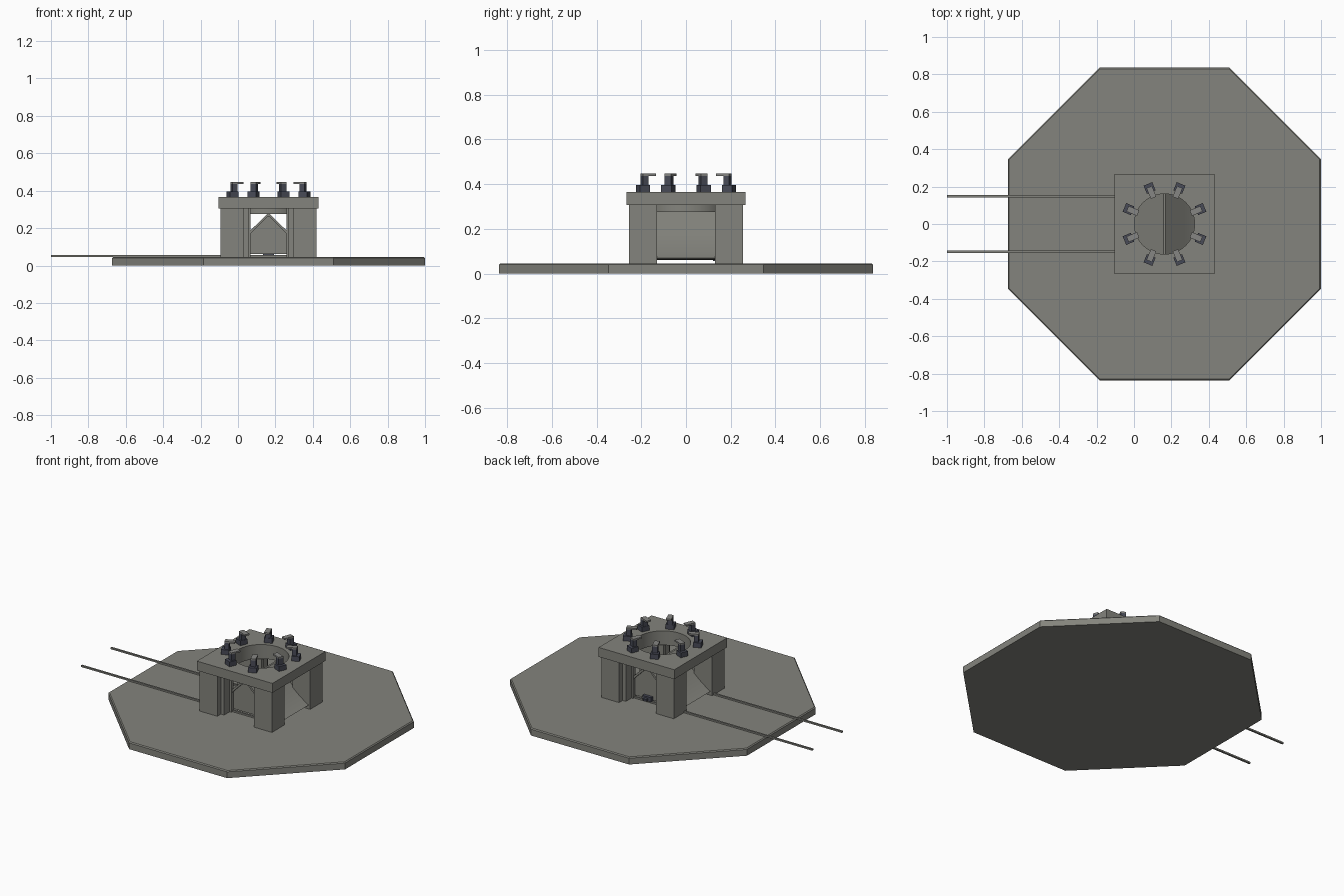
import bpy, bmesh, math
from mathutils import Matrix, Vector

if "Cube" in bpy.data.objects:
    bpy.data.objects.remove(bpy.data.objects["Cube"])

CX = 0.163  # pad centre in x


def material(name, rgb):
    m = bpy.data.materials.new(name)
    m.diffuse_color = (*rgb, 1)
    m.use_nodes = True
    m.node_tree.nodes["Principled BSDF"].inputs["Base Color"].default_value = m.diffuse_color
    return m


CONCRETE = material("concrete grey", (0.23, 0.23, 0.205))
STEEL = material("dark blue steel", (0.065, 0.07, 0.095))
ARM = material("light arm grey", (0.24, 0.24, 0.23))


def finish(name, bm, mat):
    bmesh.ops.recalc_face_normals(bm, faces=bm.faces)
    me = bpy.data.meshes.new(name)
    bm.to_mesh(me)
    bm.free()
    me.materials.append(mat)
    ob = bpy.data.objects.new(name, me)
    bpy.context.collection.objects.link(ob)
    return ob


def box(name, lo, hi, mat, matrix=Matrix()):
    bm = bmesh.new()
    bmesh.ops.create_cube(bm, size=1)
    lo, hi = Vector(lo), Vector(hi)
    for v in bm.verts:
        v.co = matrix @ Vector([(lo[i] + hi[i]) / 2 + v.co[i] * (hi[i] - lo[i]) for i in range(3)])
    return finish(name, bm, mat)


def prism(name, pts, y0, y1, mat):
    """Extrude an x-z profile along y."""
    bm = bmesh.new()
    f = bm.faces.new([bm.verts.new((CX + x, y0, z)) for x, z in pts])
    r = bmesh.ops.extrude_face_region(bm, geom=[f])
    bmesh.ops.translate(bm, vec=(0, y1 - y0, 0),
                        verts=[g for g in r["geom"] if isinstance(g, bmesh.types.BMVert)])
    return finish(name, bm, mat)


def smooth(ob, angle=30):
    bpy.ops.object.select_all(action='DESELECT')
    ob.select_set(True)
    bpy.context.view_layer.objects.active = ob
    bpy.ops.object.shade_smooth_by_angle(angle=math.radians(angle))


# Octagonal pad with a small chamfer along its top edge
bm = bmesh.new()
rings = []
for apothem, z in ((0.836, 0), (0.836, 0.04), (0.83, 0.046)):
    r = apothem / math.cos(math.pi / 8)
    rings.append([bm.verts.new((CX + r * math.cos((k + .5) * math.pi / 4),
                                r * math.sin((k + .5) * math.pi / 4), z)) for k in range(8)])
for a, b in zip(rings, rings[1:]):
    for k in range(8):
        bm.faces.new((a[k], a[(k + 1) % 8], b[(k + 1) % 8], b[k]))
bm.faces.new(rings[0])
bm.faces.new(rings[-1])
finish("pad", bm, CONCRETE)

# Rails leading under the stand
for s in (-1, 1):
    box("rail", (-1, s * 0.149 - 0.006, 0.046), (CX + 0.25, s * 0.149 + 0.006, 0.056), CONCRETE)

# Four legs with stepped guide strips on their inner sides
for sx in (-1, 1):
    for sy in (-1, 1):
        m = Matrix.Translation((CX, 0, 0)) @ Matrix.Diagonal((sx, sy, 1, 1))
        box("leg", (0.13, 0.13, 0.046), (0.256, 0.256, 0.306), CONCRETE, m)
        box("outer_guide", (0.107, 0.165, 0.046), (0.13, 0.22, 0.306), CONCRETE, m)
        box("inner_guide", (0.095, 0.14, 0.046), (0.13, 0.165, 0.306), CONCRETE, m)

# Top slab: square plate with a round hole, plus a collar hanging below it
N, R, H = 64, 0.161, 0.267
bm = bmesh.new()
loops = {}
for z in (0.306, 0.366):
    for kind in ("hole", "edge"):
        vs = []
        for k in range(N):
            a = 2 * math.pi * k / N
            c, s = math.cos(a), math.sin(a)
            r = R if kind == "hole" else H / max(abs(c), abs(s))
            vs.append(bm.verts.new((CX + r * c, r * s, z)))
        loops[kind, z] = vs


def bridge(bm, a, b):
    for k in range(len(a)):
        j = (k + 1) % len(a)
        bm.faces.new((a[k], a[j], b[j], b[k]))


bridge(bm, loops["hole", 0.306], loops["hole", 0.366])
bridge(bm, loops["edge", 0.306], loops["edge", 0.366])
for z in (0.306, 0.366):
    bridge(bm, loops["hole", z], loops["edge", z])
smooth(finish("top_slab", bm, CONCRETE))

bm = bmesh.new()
ring = [[bm.verts.new((CX + r * math.cos(2 * math.pi * k / N), r * math.sin(2 * math.pi * k / N), z))
         for k in range(N)] for r, z in ((R, 0.31), (R, 0.275), (0.182, 0.275), (0.182, 0.31))]
for i in range(4):
    bridge(bm, ring[i], ring[(i + 1) % 4])
smooth(finish("hole_collar", bm, CONCRETE))

# Flame deflector: a ridge with sides curving out towards the ground
side = [(0.006, 0.276), (0.1, 0.184)]
for i in range(1, 11):
    t = i / 10
    side.append((0.1 + 0.145 * t, 0.184 - 0.145 * t + 0.031 * t * t))
skin = [(-x, z) for x, z in reversed(side)] + side
under = [(x * 0.97, max(z - 0.016, 0.064)) for x, z in skin]
smooth(prism("deflector_skin", skin + under[::-1], -0.16, 0.16, CONCRETE))
prism("deflector_core", under[1:-1] + [(0.2, 0.062), (-0.2, 0.062)], -0.145, 0.145, CONCRETE)

# Trolley wheels on the rails and the coupling at the back
for x in (-0.19, 0.19):
    for y in (-0.145, 0.145):
        box("trolley_wheel", (CX + x - 0.015, y - 0.01, 0.054), (CX + x + 0.015, y + 0.01, 0.068), STEEL)
box("trolley_coupling", (CX - 0.03, 0.12, 0.056), (CX + 0.03, 0.165, 0.085), STEEL)
box("trolley_coupling_bar", (CX - 0.01, 0.165, 0.062), (CX + 0.01, 0.185, 0.075), STEEL)

# Eight hold-down clamps around the hole
for k in range(8):
    m = Matrix.Translation((CX, 0, 0)) @ Matrix.Rotation((k + .5) * math.pi / 4, 4, 'Z')
    box("clamp_base", (0.185, -0.025, 0.366), (0.232, 0.025, 0.397), STEEL, m)
    box("clamp_post", (0.187, -0.016, 0.397), (0.214, 0.016, 0.437), STEEL, m)
    box("clamp_arm", (0.152, -0.016, 0.437), (0.214, 0.016, 0.447), ARM, m)
